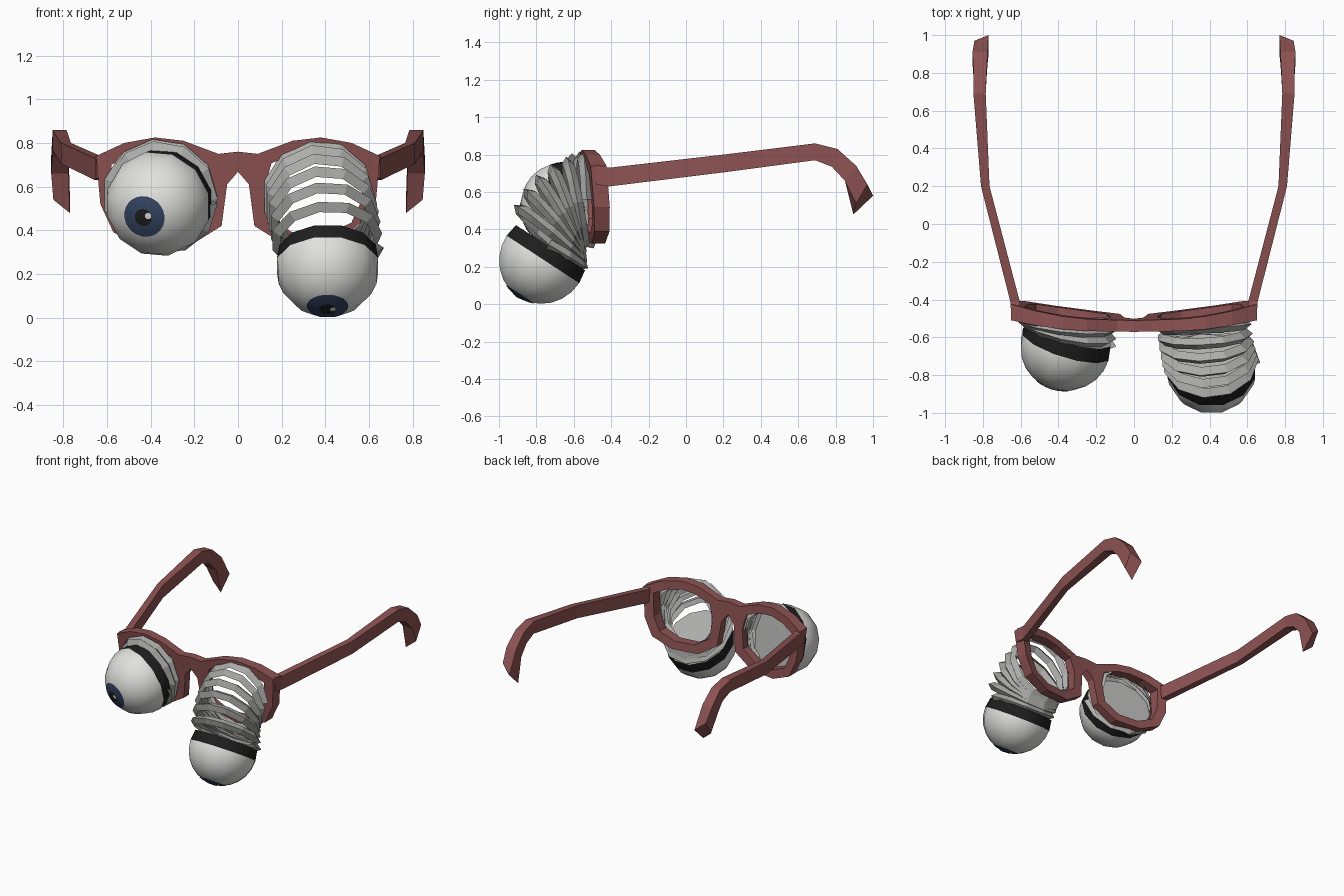
import bpy, bmesh, math
from mathutils import Vector

if "Cube" in bpy.data.objects:
    bpy.data.objects.remove(bpy.data.objects["Cube"])


def material(name, rgb):
    m = bpy.data.materials.new(name)
    m.diffuse_color = (*rgb, 1)
    m.use_nodes = True
    m.node_tree.nodes["Principled BSDF"].inputs["Base Color"].default_value = m.diffuse_color
    return m


RED = material("frame red", (0.27, 0.085, 0.085))
GREY = material("spring grey", (0.42, 0.42, 0.41))
WHITE = material("eye white", (0.75, 0.75, 0.74))
BLACK = material("black", (0.013, 0.013, 0.013))
BLUE = material("iris blue", (0.035, 0.06, 0.125))


def make(name, verts, faces, mats, smooth=None, weld=False):
    mesh = bpy.data.meshes.new(name)
    mesh.from_pydata([tuple(v) for v in verts], [], faces)
    bm = bmesh.new()
    bm.from_mesh(mesh)
    if weld:
        bmesh.ops.remove_doubles(bm, verts=bm.verts, dist=1e-5)
    bmesh.ops.recalc_face_normals(bm, faces=bm.faces)
    bm.to_mesh(mesh)
    bm.free()
    ob = bpy.data.objects.new(name, mesh)
    bpy.context.collection.objects.link(ob)
    for m in mats:
        mesh.materials.append(m)
    if smooth:
        bpy.ops.object.select_all(action='DESELECT')
        ob.select_set(True)
        bpy.context.view_layer.objects.active = ob
        bpy.ops.object.shade_smooth_by_angle(angle=math.radians(smooth))
    return ob


def mirror(ob):
    mod = ob.modifiers.new("mirror", 'MIRROR')
    mod.use_clip = True


# Front frame: one rim plus half the bridge, thickened along a curved front, then mirrored
outer = [(.09, .75), (.25, .81), (.38, .825), (.52, .80), (.65, .74), (.63, .52),
         (.57, .39), (.42, .325), (.22, .33), (.075, .42), (.05, .61)]
n = len(outer)
cx, cz = .355, .575
inner = [(cx + (x - cx) * .76, cz + (z - cz) * .76) for x, z in outer]
flat = outer + inner + [(0, .76), (0, .668)]
faces2d = [(i, (i + 1) % n, n + (i + 1) % n, n + i) for i in range(n)]
faces2d.append((0, n - 1, 2 * n + 1, 2 * n))
edges = {}
for f in faces2d:
    for a, b in zip(f, f[1:] + f[:1]):
        edges.setdefault(frozenset((a, b)), []).append((a, b))
front = [(x, -.555 + .14 * x * x + .1 * (.6 - z), z) for x, z in flat]
back = [(x, -.495 + .20 * x * x + .1 * (.6 - z), z) for x, z in flat]
c = len(flat)
faces = faces2d + [tuple(c + i for i in f) for f in faces2d]
for e in edges.values():
    a, b = e[0]
    if len(e) == 1 and min(a, b) < 2 * n:
        faces.append((a, b, c + b, c + a))
mirror(make("front_frame", front + back, faces, [RED]))

# Temples: y/z of top edge, y/z of bottom edge, inner x, outer x
stations = [(-.48, .745, -.48, .64, .60, .65), (-.41, .73, -.41, .63, .605, .655),
            (.20, .80, .20, .705, .765, .81), (.69, .86, .69, .77, .785, .85),
            (.81, .83, .78, .735, .78, .85), (.91, .74, .85, .66, .775, .855),
            (1.0, .58, .895, .48, .77, .845)]
verts, faces = [], []
for i, (ty, tz, by, bz, xi, xo) in enumerate(stations):
    s = 1 if i == len(stations) - 1 else 0      # slanted tip
    verts += [(xi, ty, tz), (xo, ty - .03 * s, tz + .06 * s),
              (xo, by + .015 * s, bz + .06 * s), (xi, by, bz)]
    if i:
        o = 4 * i
        faces += [(o - 4 + k, o - 4 + (k + 1) % 4, o + (k + 1) % 4, o + k) for k in range(4)]
faces += [(0, 1, 2, 3), tuple(range(len(verts) - 4, len(verts)))]
mirror(make("temples", verts, faces, [RED]))


def basis(axis):
    v = axis.cross(Vector((1, 0, 0))).normalized()
    return v.cross(axis), v


def lathe(name, centre, axis, profile, seg, mats, rule=None, smooth=None):
    """Spin (radius, height) pairs about the axis."""
    u, v = basis(axis)
    verts, faces = [], []
    for j, (r, h) in enumerate(profile):
        for k in range(seg):
            a = 2 * math.pi * (k + .5) / seg
            verts.append(centre + axis * h + (u * math.cos(a) + v * math.sin(a)) * r)
            if j:
                o, k2 = j * seg, (k + 1) % seg
                faces.append((o - seg + k, o - seg + k2, o + k2, o + k))
    ob = make(name, verts, faces, mats, smooth, weld=True)
    if rule:
        for p in ob.data.polygons:
            p.material_index = rule((p.center - centre).dot(axis))
    return ob


def arc(r, degrees):
    return [(r * math.sin(math.radians(d)), r * math.cos(math.radians(d))) for d in degrees]


def spring(name, path, axis, turns, radius, width):
    """Pleated ribbon wound in a helix along a bending path."""
    p0, p1, p2 = [Vector(p) for p in path]
    seg = 11
    total = int(turns * seg)
    verts, faces = [], []
    for i in range(total + 1):
        t = i / total
        pos = p0 * (1 - t) ** 2 + p1 * 2 * t * (1 - t) + p2 * t * t
        d = Vector((0, -1, 0)).lerp(axis, t).normalized()
        u, v = basis(d)
        a = 2 * math.pi * i / seg
        for off, dr in ((-.5, -.02), (0, .018), (.5, -.02)):
            verts.append(pos + d * off * width + (u * math.cos(a) + v * math.sin(a)) * (radius + dr))
        if i:
            o = 3 * i
            faces += [(o - 3 + k, o - 2 + k, o + 1 + k, o + k) for k in (0, 1)]
    make(name, verts, faces, [GREY])


def eye(side, centre, axis, r, path, turns):
    centre, axis = Vector(centre), Vector(axis).normalized()
    # Eyeball: white dome, black band and closed grey back
    profile = arc(r, (0, 15, 30, 45, 60, 75, 90, 108)) + [(0, -r * .309)]
    lathe(side + "_eyeball", centre, axis, profile, 12, [WHITE, BLACK, GREY],
          lambda h: 0 if h > 0 else 1 if h > -r * .29 else 2, smooth=50)
    # Iris, pupil and glint as thin curved plates
    lathe(side + "_iris", centre, axis, arc(r + .002, (0, 8, 16, 23)), 24, [BLUE], smooth=40)
    lathe(side + "_pupil", centre, axis, arc(r + .004, (0, 5, 9.5)), 12, [BLACK], smooth=40)
    glint = (axis + Vector((.10, 0, .04))).normalized()
    lathe(side + "_glint", centre, glint, arc(r + .006, (0, 3.5)), 8, [WHITE])
    spring(side + "_spring", path, axis, turns, r, .06)


eye("long", (.41, -.765, .24), (0, -.55, -.84), .24,
    ((.365, -.53, .56), (.385, -.69, .53), (.41, -.735, .32)), 6)
eye("short", (-.362, -.64, .525), (-.29, -.915, -.27), .245,
    ((-.36, -.52, .56), (-.355, -.55, .56), (-.345, -.575, .545)), 3)
